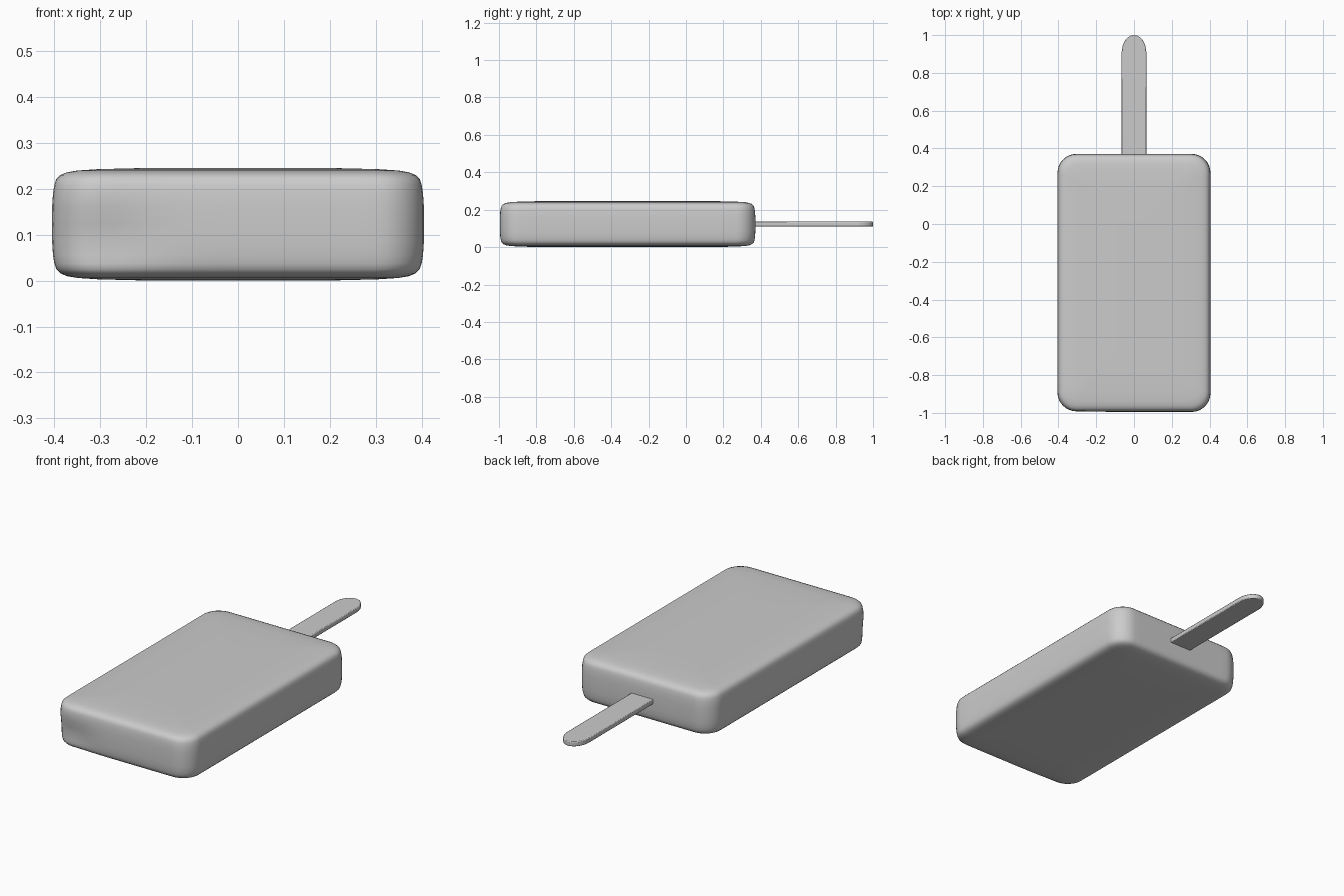
import bpy, bmesh, math

if "Cube" in bpy.data.objects:
    bpy.data.objects.remove(bpy.data.objects["Cube"])


def finish(bm, name, angle):
    bmesh.ops.recalc_face_normals(bm, faces=bm.faces[:])
    me = bpy.data.meshes.new(name)
    bm.to_mesh(me)
    bm.free()
    ob = bpy.data.objects.new(name, me)
    bpy.context.collection.objects.link(ob)
    bpy.ops.object.select_all(action='DESELECT')
    ob.select_set(True)
    bpy.context.view_layer.objects.active = ob
    bpy.ops.object.shade_smooth_by_angle(angle=math.radians(angle))
    return ob


def rounded_rect(hx, hy, r, seg=8, side=16):
    # Corner arcs plus evenly spaced points along the straight sides
    corners = []
    for i, (sx, sy) in enumerate([(1, 1), (-1, 1), (-1, -1), (1, -1)]):
        corners.append([(sx * (hx - r) + r * math.cos(a), sy * (hy - r) + r * math.sin(a))
                        for a in [math.pi / 2 * (i + k / seg) for k in range(seg + 1)]])
    pts = []
    for i in range(4):
        pts += corners[i]
        (ax, ay), (bx, by) = corners[i][-1], corners[(i + 1) % 4][0]
        pts += [(ax + (bx - ax) * k / side, ay + (by - ay) * k / side) for k in range(1, side)]
    return pts


# Ice bar: rounded outline lofted through a softly crowned edge profile
HX, HY, CY, H = 0.405, 0.683, -0.312, 0.246
lower = [(0.36, 0.0), (0.2, 0.0005), (0.1, 0.003), (0.055, 0.006), (0.032, 0.010),
         (0.018, 0.016), (0.009, 0.025), (0.005, 0.037), (0.002, 0.055), (0.0, 0.085)]
profile = lower + [(0.0, H / 2)] + [(i, H - z) for i, z in reversed(lower)]

bm = bmesh.new()
rings = []
for inset, z in profile:
    pts = rounded_rect(HX - inset, HY - inset, max(0.1 - inset * 0.6, 0.02))
    rings.append([bm.verts.new((x, y + CY, z)) for x, y in pts])
n = len(rings[0])
for a, b in zip(rings, rings[1:]):
    for i in range(n):
        j = (i + 1) % n
        bm.faces.new((a[i], a[j], b[j], b[i]))
bm.faces.new(rings[0])
bm.faces.new(rings[-1])

# Shallow melted dent low on the front left
for v in bm.verts:
    x, y, z = v.co
    near = max(0.0, min(1.0, (-0.85 - y) / 0.1))
    g = math.exp(-((x + 0.31) / 0.13) ** 2 - ((z - 0.085) / 0.065) ** 2)
    v.co.y += 0.018 * g * near
finish(bm, "ice_bar", 60)

# Wooden stick with rounded tip, running into the bar
bm = bmesh.new()
W, TIP = 0.065, 0.09
outline = [(W, 0.25)]
outline += [(W * math.cos(math.pi * k / 24), 1.0 - TIP + TIP * math.sin(math.pi * k / 24))
            for k in range(25)]
outline += [(-W, 0.25)]
face = bm.faces.new([bm.verts.new((x, y, 0.110)) for x, y in outline])
ext = bmesh.ops.extrude_face_region(bm, geom=[face])
top = [g for g in ext["geom"] if isinstance(g, bmesh.types.BMVert)]
bmesh.ops.translate(bm, verts=top, vec=(0, 0, 0.026))
stick = finish(bm, "stick", 40)
bev = stick.modifiers.new("edge_round", 'BEVEL')
bev.width = 0.004
bev.segments = 2
bev.limit_method = 'ANGLE'
bev.angle_limit = math.radians(50)
